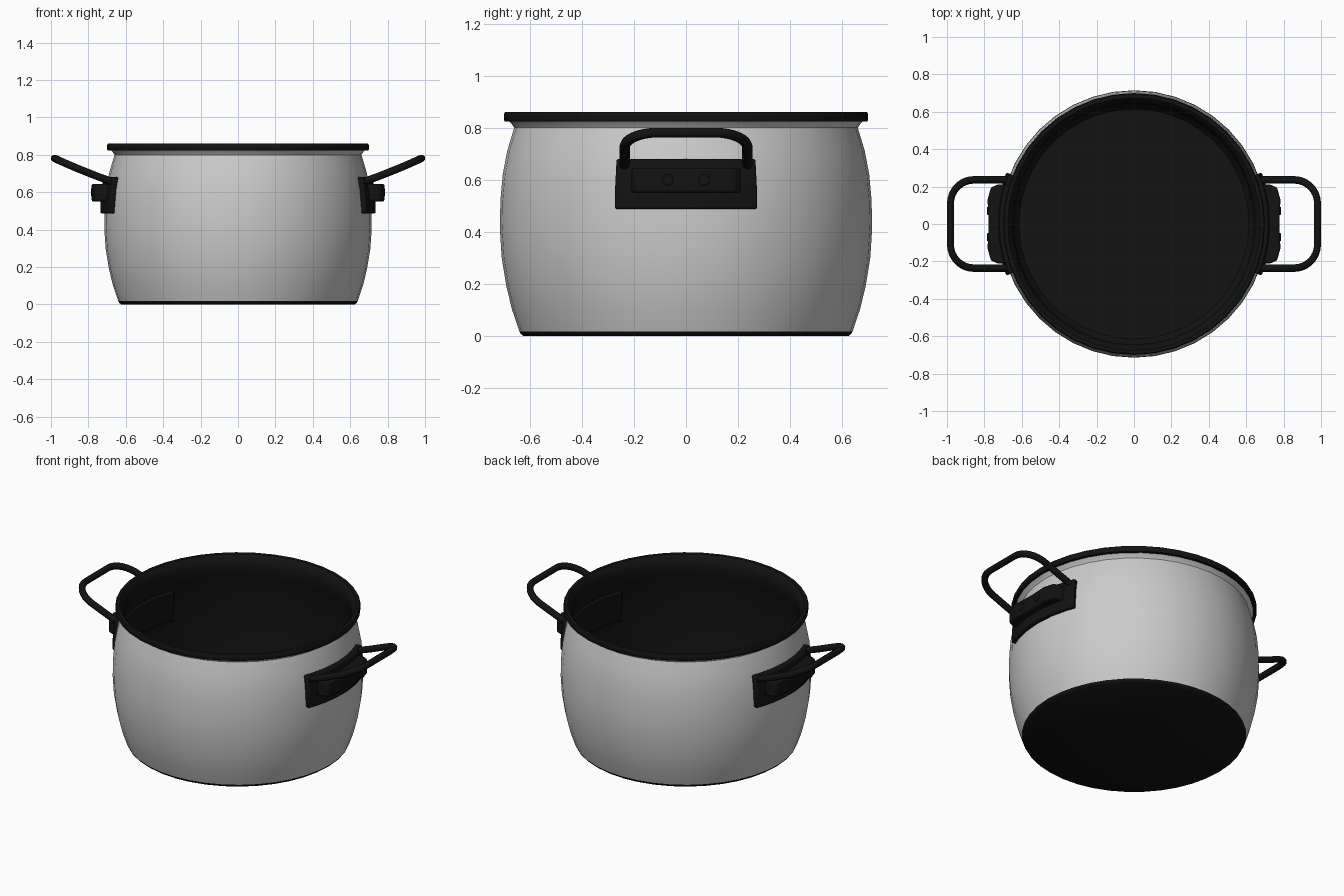
import bpy, bmesh
from math import pi, sin, cos, radians

if "Cube" in bpy.data.objects:
    bpy.data.objects.remove(bpy.data.objects["Cube"])

SIDES = 40
black = bpy.data.materials.new("black")
black.diffuse_color = (0.006, 0.006, 0.006, 1)
black.use_nodes = True
black.node_tree.nodes["Principled BSDF"].inputs["Base Color"].default_value = black.diffuse_color


def finish(name, bm, mat=None, angle=40, bevel=0, mirror=False):
    """Turn a bmesh into a shaded object, optionally bevelled and mirrored in x."""
    me = bpy.data.meshes.new(name)
    bm.to_mesh(me)
    bm.free()
    me.shade_smooth()
    me.set_sharp_from_angle(angle=radians(angle))
    ob = bpy.data.objects.new(name, me)
    bpy.context.collection.objects.link(ob)
    if mat:
        me.materials.append(mat)
    if bevel:
        mod = ob.modifiers.new("bevel", 'BEVEL')
        mod.width, mod.segments = bevel, 2
    if mirror:
        ob.modifiers.new("mirror", 'MIRROR').use_mirror_merge = False
    return ob


def lathe(name, profile, mat=None):
    """Spin an (r, z) profile around z; an upward profile faces outward."""
    bm = bmesh.new()
    rings = [[bm.verts.new((r * cos(2 * pi * i / SIDES), r * sin(2 * pi * i / SIDES), z))
              for i in range(SIDES)] for r, z in profile]
    for a, b in zip(rings, rings[1:]):
        for i in range(SIDES):
            j = (i + 1) % SIDES
            bm.faces.new((a[i], a[j], b[j], b[i]))
    bmesh.ops.remove_doubles(bm, verts=bm.verts, dist=1e-5)
    return finish(name, bm, mat)


def loft(name, loops, mat, bevel):
    """Skin closed loops of equal length, cap both ends, mirror to the other side."""
    bm = bmesh.new()
    rings = [[bm.verts.new(p) for p in loop] for loop in loops]
    n = len(rings[0])
    for a, b in zip(rings, rings[1:]):
        for i in range(n):
            bm.faces.new((a[i], a[(i + 1) % n], b[(i + 1) % n], b[i]))
    bm.faces.new(rings[0])
    bm.faces.new(rings[-1])
    bmesh.ops.recalc_face_normals(bm, faces=bm.faces)
    return finish(name, bm, mat, 30, bevel, True)


# Pot: dark base, pale barrel-shaped wall, dark rim and inner lining
lathe("base", [(0, 0), (0.625, 0), (0.635, 0.008), (0.64, 0.018)], black)
lathe("pot_wall", [(0.64, 0.018), (0.668, 0.10), (0.69, 0.19), (0.708, 0.30), (0.715, 0.41),
                   (0.713, 0.52), (0.704, 0.62), (0.687, 0.71), (0.660, 0.80),
                   (0.668, 0.812), (0.68, 0.824)])
lathe("rim_and_lining", [(0.68, 0.824), (0.697, 0.824), (0.70, 0.832), (0.70, 0.852), (0.695, 0.860),
                         (0.675, 0.860), (0.660, 0.845), (0.645, 0.80), (0.673, 0.71),
                         (0.692, 0.61), (0.702, 0.43), (0.678, 0.20), (0.640, 0.06),
                         (0.615, 0.03), (0, 0.03)], black)

# Curved bracket plate following the wall
section = [(0.675, 0.487), (0.736, 0.487), (0.736, 0.56), (0.720, 0.68), (0.665, 0.68)]
spans = [radians(-22 + 44 * i / 10) for i in range(11)]
loft("handle_bracket", [[(r * cos(a), r * sin(a), z) for r, z in section] for a in spans], black, 0.008)

# Raised grip panel on the bracket
outline = [(0.68, -0.21), (0.73, -0.21), (0.765, -0.195), (0.783, -0.13), (0.777, 0),
           (0.783, 0.13), (0.765, 0.195), (0.73, 0.21), (0.68, 0.21)]
loft("bracket_panel", [[(x, y, z) for x, y in outline] for z in (0.55, 0.645)], black, 0.01)

# Two bolt heads on each panel
for k, y in enumerate((-0.07, 0.07)):
    loft(f"bolt_{k + 1}", [[(x, y + 0.022 * cos(2 * pi * i / 16), 0.60 + 0.022 * sin(2 * pi * i / 16))
                            for i in range(16)] for x in (0.76, 0.785)], black, 0.003)

# Bent wire handles rising outward
half, corner, tip = 0.236, 0.125, 0.981
path = [(0.65, half), (0.75, half)]
path += [(tip - corner + corner * sin(pi / 2 * i / 8), half - corner + corner * cos(pi / 2 * i / 8))
         for i in range(9)]
path += [(x, -y) for x, y in reversed(path)]
curve = bpy.data.curves.new("wire_handle", 'CURVE')
curve.dimensions = '3D'
curve.bevel_depth = 0.02
curve.bevel_resolution = 2
curve.use_fill_caps = True
spline = curve.splines.new('POLY')
spline.points.add(len(path) - 1)
for p, (x, y) in zip(spline.points, path):
    t = (x - 0.65) / (tip - 0.65)
    p.co = (x, y, 0.648 + 0.133 * t - 0.02 * t * (1 - t), 1)
spline.use_smooth = True
curve.materials.append(black)
wire = bpy.data.objects.new("wire_handle", curve)
bpy.context.collection.objects.link(wire)
wire.modifiers.new("mirror", 'MIRROR').use_mirror_merge = False
